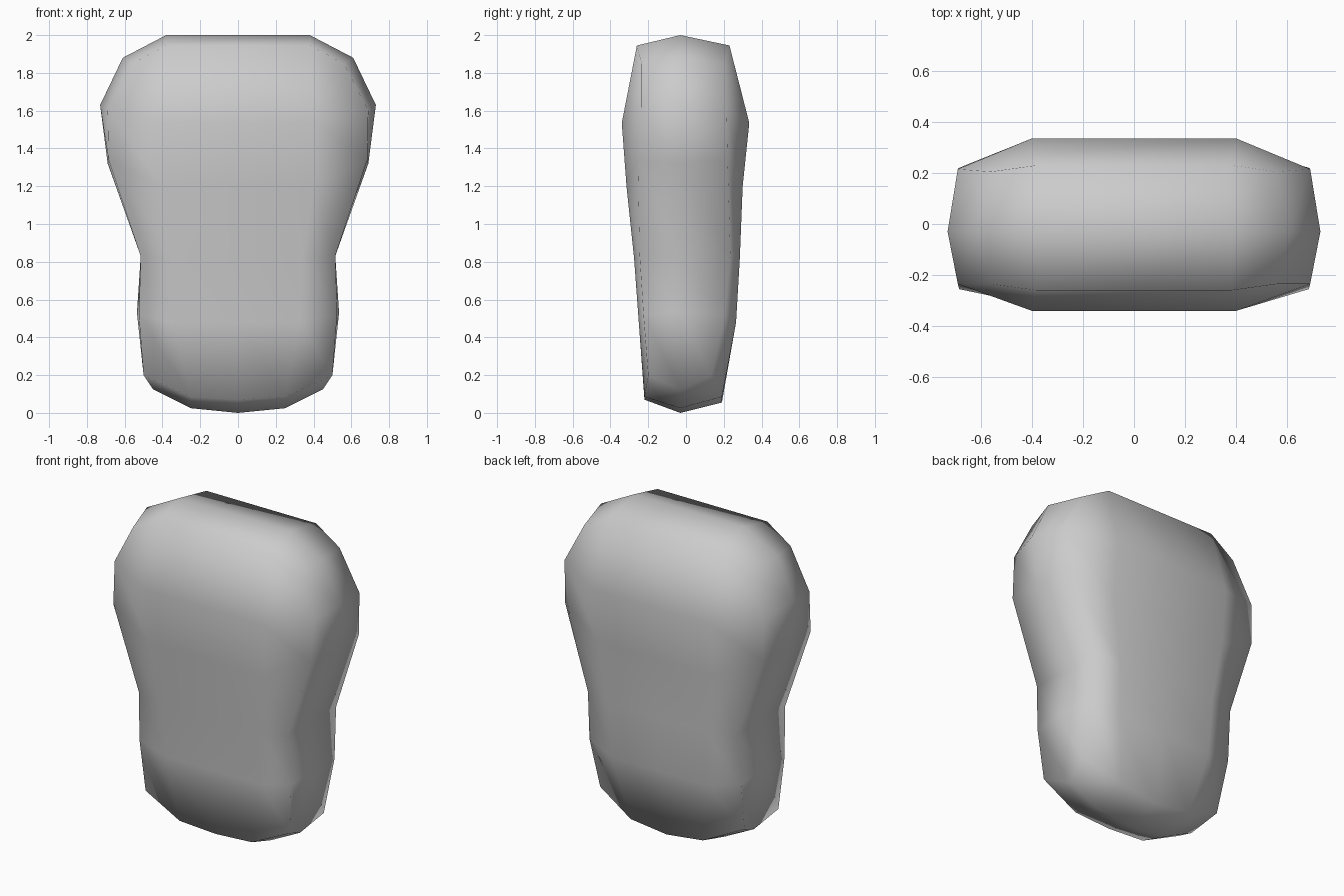
import bpy, bmesh

if "Cube" in bpy.data.objects:
    bpy.data.objects.remove(bpy.data.objects["Cube"])

# Half cross-sections, top to bottom:
# side x,z | front/back rim x,z,y_front,y_back | panel column x,z,y_front,y_back
ROWS = [
    (.61, 1.88, .56, 1.85, -.235, .205, .38, 1.945, -.26, .23),
    (.73, 1.63, .69, 1.60, -.235, .215, .40, 1.535, -.34, .335),
    (.69, 1.32, .685, 1.34, -.255, .22, .40, 1.20, -.315, .30),
    (.49, .83, .515, .83, -.245, .235, .34, .82, -.275, .285),
    (.535, .53, .525, .52, -.225, .205, .33, .48, -.25, .265),
    (.45, .125, .50, .20, -.20, .135, .25, .085, -.22, .19),
]
MID_Y = -.03

bm = bmesh.new()


def ring(row):
    """Closed ring of ten points around the body, mirrored in x."""
    sx, sz, rx, rz, rf, rb, ix, iz, pf, pb = row
    low = row is ROWS[-1]
    right = [(ix, pf, iz), (rx, rf, rz), (sx, MID_Y, sz), (rx, rb, rz), (ix, pb, iz)]
    back = [(0, pb, iz - (.03 if low else 0))]
    front = [(0, pf, iz - (.015 if low else 0))]
    left = [(-x, y, z) for x, y, z in reversed(right)]
    return [bm.verts.new(p) for p in front + right + back + left]


def cap(r, x, z, zc):
    """Close one end of the body along a middle ridge."""
    right, mid, left = (bm.verts.new(p) for p in ((x, MID_Y, z), (0, MID_Y, zc), (-x, MID_Y, z)))
    for f in ((r[0], r[1], right, mid), (r[1], r[2], r[3], right),
              (r[3], r[4], r[5], right), (r[5], r[6], mid, right),
              (r[6], r[7], left, mid), (r[7], r[8], r[9], left),
              (r[9], r[10], r[11], left), (r[11], r[0], mid, left)):
        bm.faces.new(f)


# Body wall
rings = [ring(r) for r in ROWS]
for a, b in zip(rings, rings[1:]):
    for i in range(12):
        j = (i + 1) % 12
        bm.faces.new((a[i], b[i], b[j], a[j]))

# Top ridge and rounded underside
cap(rings[0], .38, 2.0, 2.0)
cap(rings[-1], .25, .025, 0)

bmesh.ops.recalc_face_normals(bm, faces=bm.faces)
for f in bm.faces:
    f.smooth = True
mesh = bpy.data.meshes.new("torso")
bm.to_mesh(mesh)
bm.free()
torso = bpy.data.objects.new("torso", mesh)
bpy.context.collection.objects.link(torso)
